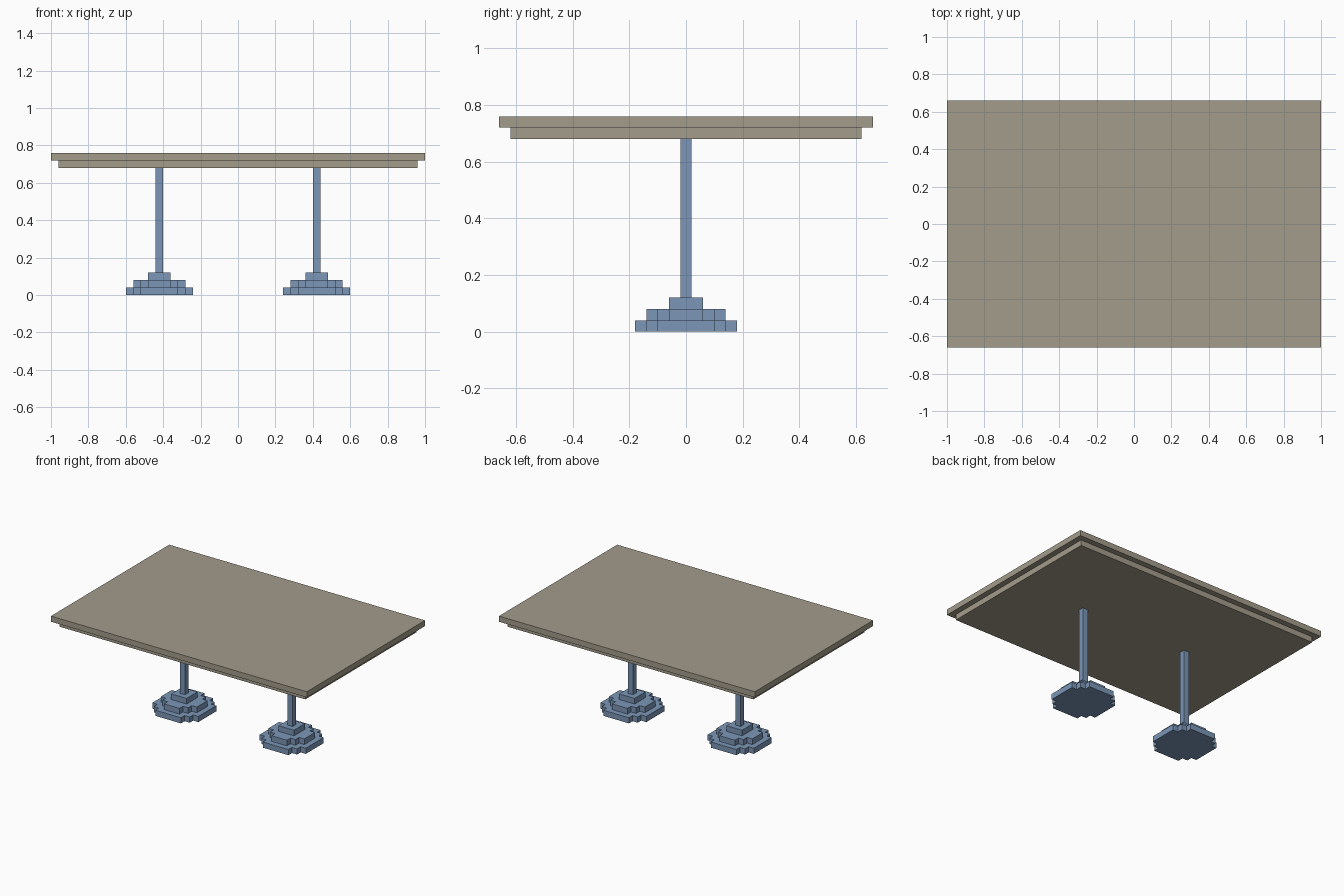
import bpy, bmesh

if "Cube" in bpy.data.objects:
    bpy.data.objects.remove(bpy.data.objects["Cube"])


def material(name, rgb):
    m = bpy.data.materials.new(name)
    lin = [((c / 255 + 0.055) / 1.055) ** 2.4 for c in rgb]
    m.diffuse_color = (*lin, 1)
    m.use_nodes = True
    m.node_tree.nodes["Principled BSDF"].inputs["Base Color"].default_value = m.diffuse_color
    return m


tan = material("tan_wood", (164, 156, 140))
blue = material("blue_metal", (123, 150, 183))


def prism(name, outline, z0, z1, mat, x=0):
    """Extrude a flat outline from z0 to z1."""
    bm = bmesh.new()
    face = bm.faces.new([bm.verts.new((px, py, z0)) for px, py in outline])
    ext = bmesh.ops.extrude_face_region(bm, geom=[face], use_keep_orig=True)
    for v in ext["geom"]:
        if isinstance(v, bmesh.types.BMVert):
            v.co.z = z1
    bmesh.ops.recalc_face_normals(bm, faces=bm.faces)
    me = bpy.data.meshes.new(name)
    bm.to_mesh(me)
    bm.free()
    me.materials.append(mat)
    ob = bpy.data.objects.new(name, me)
    ob.location.x = x
    bpy.context.collection.objects.link(ob)


def rect(hx, hy):
    return [(hx, -hy), (hx, hy), (-hx, hy), (-hx, -hy)]


def stepped_disc(r, s=0.04):
    """Blocky round outline with two steps at each corner."""
    pts = [(r, r - 2 * s), (r - s, r - 2 * s), (r - s, r - s),
           (r - 2 * s, r - s), (r - 2 * s, r)]
    out = []
    for _ in range(4):
        out += pts
        pts = [(-y, x) for x, y in pts]
    return out


# Table top: slab and inset under-panel
prism("table_top", rect(1.0, 0.66), 0.72, 0.76, tan)
prism("under_panel", rect(0.96, 0.62), 0.68, 0.72, tan)

# Two pedestals: stepped foot and thin post
for side, x in (("left", -0.42), ("right", 0.42)):
    prism(side + "_foot_lower", stepped_disc(0.18), 0, 0.04, blue, x)
    prism(side + "_foot_middle", stepped_disc(0.14), 0.04, 0.08, blue, x)
    prism(side + "_foot_upper", rect(0.06, 0.06), 0.08, 0.12, blue, x)
    prism(side + "_post", rect(0.02, 0.02), 0.12, 0.68, blue, x)
